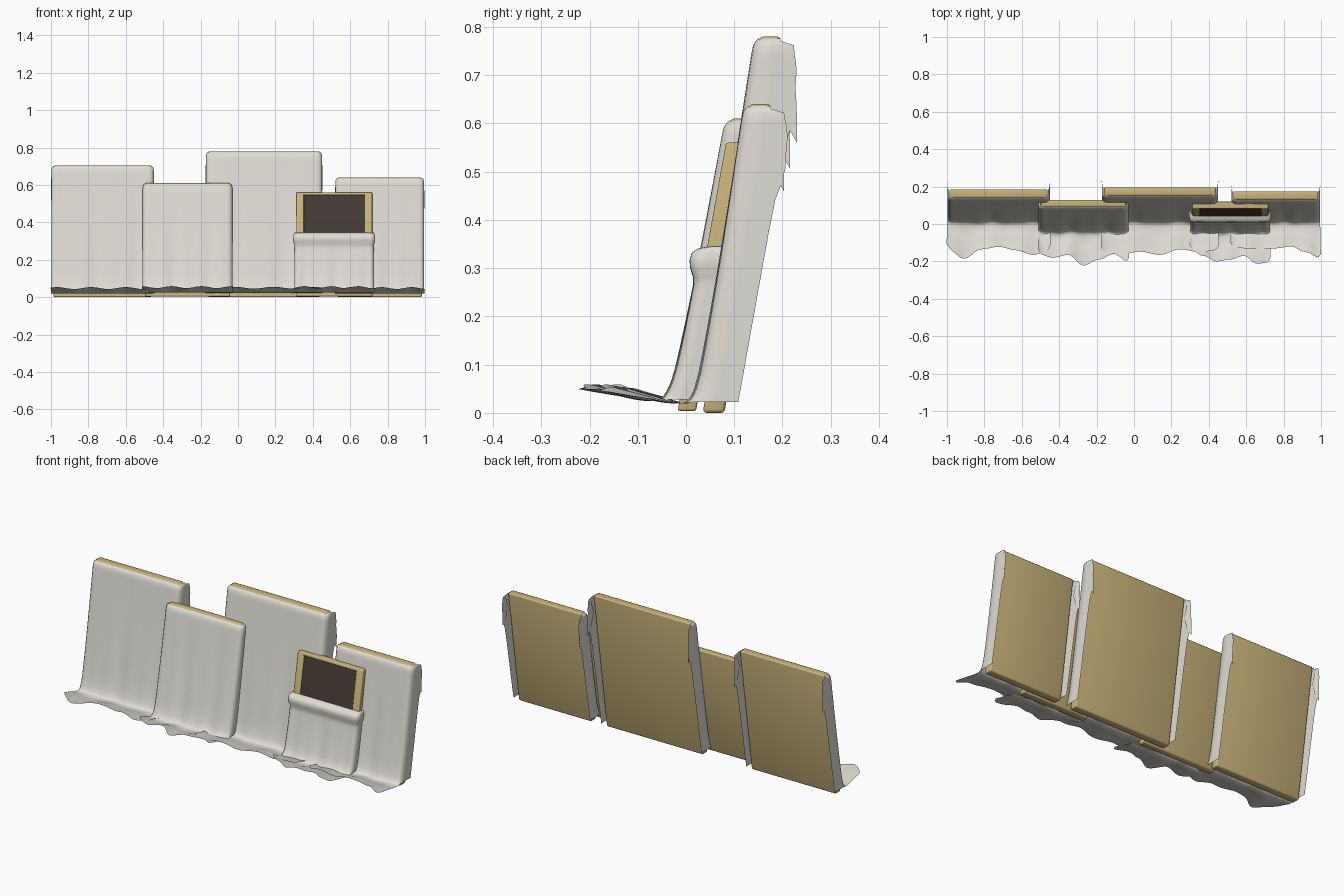
import bpy, bmesh, math

if "Cube" in bpy.data.objects:
    bpy.data.objects.remove(bpy.data.objects["Cube"])


def material(name, rgb):
    m = bpy.data.materials.new(name)
    m.diffuse_color = (*rgb, 1)
    m.use_nodes = True
    m.node_tree.nodes["Principled BSDF"].inputs["Base Color"].default_value = m.diffuse_color
    return m


CLOTH = material("cloth", (0.74, 0.72, 0.66))
WOOD = material("wood", (0.60, 0.46, 0.20))
DARK = material("dark_picture", (0.06, 0.045, 0.035))


def finish(bm, name, mat, angle=40):
    me = bpy.data.meshes.new(name)
    bm.to_mesh(me)
    bm.free()
    ob = bpy.data.objects.new(name, me)
    bpy.context.collection.objects.link(ob)
    me.materials.append(mat)
    bpy.ops.object.select_all(action='DESELECT')
    ob.select_set(True)
    bpy.context.view_layer.objects.active = ob
    bpy.ops.object.shade_smooth_by_angle(angle=math.radians(angle))
    return ob


def slab(name, x0, x1, y0, y1, z0, z1, slope, mat, bevel=0.008):
    """Bevelled box sheared backwards so that it leans."""
    bm = bmesh.new()
    bmesh.ops.create_cube(bm, size=1)
    for v in bm.verts:
        v.co.x = x0 + (v.co.x + .5) * (x1 - x0)
        v.co.y = y0 + (v.co.y + .5) * (y1 - y0)
        v.co.z = z0 + (v.co.z + .5) * (z1 - z0)
    if bevel:
        bmesh.ops.bevel(bm, geom=bm.edges[:], offset=bevel, segments=3,
                        profile=.5, affect='EDGES')
    for v in bm.verts:
        v.co.y += slope * v.co.z
    return finish(bm, name, mat)


def lerp_list(vals, t):
    """Smooth interpolation through evenly spaced values."""
    f = min(max(t, 0), 1) * (len(vals) - 1)
    i = min(int(f), len(vals) - 2)
    s = f - i
    s = s * s * (3 - 2 * s)
    return vals[i] * (1 - s) + vals[i + 1] * s


def drape(name, x0, x1, yf, yb, slope, top, edge, lift, ext, phase, rolled=False):
    """Cloth sheet: wraps the sides of a board, falls down and spreads on the floor."""
    bm = bmesh.new()
    n = 44
    foot = .02 + lift
    drops = [0, .005, .014, .03, .045, .065]
    zs = [top - d for d in drops]
    zs += [zs[-1] + (foot + .03 - zs[-1]) * i / 16 for i in range(1, 17)]
    zs += [foot + .018, foot + .009, foot + .003]
    rows = []
    # hanging part with side flaps
    for k, z in enumerate(zs):
        h = (z - foot) / (top - foot)
        off = .011 + .010 * (1 - h) ** 3 + .016 * math.exp(-(z - foot) / .018)
        if rolled:
            off = ([0, .02, .03, .031, .027, .017] + [.014] * 30)[k] + off - .011
        elif k < 3:
            off = (.001, .006, .010)[k]
        inset = (.010, .004, .001)[k] if k < 3 else 0
        if rolled and k > 4:
            inset = .006
        a, b = x0 + inset, x1 - inset
        yfront = yf + slope * z - off
        back = yb + slope * z + (lerp_list(ext, 1 - h) if k > 1 else 0)
        front = []
        for i in range(n + 1):
            t = i / n
            side = min(t, 1 - t) * (b - a)
            rnd = .014 * max(0, 1 - side / .022) ** 2
            fold = (math.sin(t * 17 + phase) + .6 * math.sin(t * 31 + 2 * phase))
            y = yfront + rnd + .0032 * fold * (1 - h) * min(1, side / .05)
            front.append(bm.verts.new((a + (b - a) * t, y, z)))
        left = [bm.verts.new((a, y, z)) for y in (back, (back + yfront) / 2)]
        right = [bm.verts.new((b, y, z)) for y in ((back + yfront) / 2, back)]
        rows.append(left + front + right)
    for r, s in zip(rows, rows[1:]):
        for i in range(len(r) - 1):
            bm.faces.new((r[i], s[i], s[i + 1], r[i + 1]))
    # part lying on the floor
    prev = rows[-1][2:-2]
    start = [v.co.copy() for v in prev]
    m = 12
    for j in range(1, m + 1):
        s = j / m
        cur = []
        for i, p in enumerate(start):
            t = i / n
            corner = .025 * max(0, 1 - min(t, 1 - t) / .05) ** 2
            ye = lerp_list(edge, t) + corner
            wave = .005 * math.sin(t * 19 + phase) * s
            cur.append(bm.verts.new((p.x + (t - .5) * .008 * s,
                                     p.y + (ye - p.y) * s,
                                     foot - .006 * math.sin(math.pi * min(1, s * 2)) * .5
                                     + .029 * s ** 1.3 + wave)))
        for i in range(n):
            bm.faces.new((prev[i], cur[i], cur[i + 1], prev[i + 1]))
        prev = cur
    return finish(bm, name, CLOTH, 60)


# how far the side flaps reach behind the board, top to bottom
LOOSE = [.028, .045, .050, .038, .035, .033, .031, .029, .027, .025]
TIGHT = [.004, .004]
BACK = (.035, .080, .15)
FRONT = (-.018, .020, .18)

# name, x0, x1, top, row, floor edge, lift, flaps, phase
panels = [
    ("left", -.998, -.45, .705, BACK,
     [-.13, -.185, -.135, -.122, -.14, -.165, -.14], 0, LOOSE, .4),
    ("front_left", -.51, -.03, .61, FRONT,
     [-.16, -.18, -.165, -.222, -.19, -.16, -.205], .005, TIGHT, 1.7),
    ("centre", -.172, .45, .78, BACK,
     [-.155, -.16, -.148, -.165, -.135, -.15, -.14], .002, LOOSE, 3.1),
    ("right", .52, .995, .64, BACK,
     [-.125, -.13, -.135, -.13, -.12, -.15, -.185], 0, LOOSE, 4.2),
]
for nm, x0, x1, top, (yf, yb, sl), edge, lift, ext, ph in panels:
    z0 = 0 if yf > 0 else .004
    slab(nm + "_board", x0 + .012, x1 - .012, yf, yb, z0, top, sl, WOOD)
    drape(nm + "_cloth", x0, x1, yf, yb, sl, top - .004, edge, lift, ext, ph)

# loose pointed cloth corners behind the tall boards
for nm, x0, x1, top, (yf, yb, sl), *_ in panels:
    if yf < 0:
        continue
    for side, x, d in (("left", x0, -1), ("right", x1, 1)):
        bm = bmesh.new()
        pts = [(0, .01, -.035), (.003, .03, -.03), (.007, .055, -.15),
               (.004, .066, -.22), (0, .03, -.17), (0, .0, -.10)]
        k = top / .78
        bm.faces.new([bm.verts.new((x + d * (a - .004), yb + sl * (top + c * k) + b * k, top + c * k))
                      for a, b, c in pts])
        finish(bm, f"{nm}_{side}_cloth_tip", CLOTH)

# partly uncovered framed picture: back panel, frame bars and dark picture
yf, yb, sl = FRONT
slab("picture_back", .312, .718, yf + .012, yb, .004, .56, sl, WOOD)
for nm, a, b, z0, z1 in (("left", .312, .352, .004, .56), ("right", .678, .718, .004, .56),
                         ("top", .33, .70, .546, .56), ("bottom", .33, .70, .004, .04)):
    slab("frame_" + nm, a, b, yf, yb, z0, z1, sl, WOOD, .005)
slab("picture", .350, .680, yf + .006, yf + .014, .04, .547, sl, DARK, 0)
drape("picture_cloth", .295, .733, yf, yb, sl, .345,
      [-.135, -.17, -.20, -.19, -.17, -.212, -.205], .005, TIGHT, 5.3, rolled=True)
